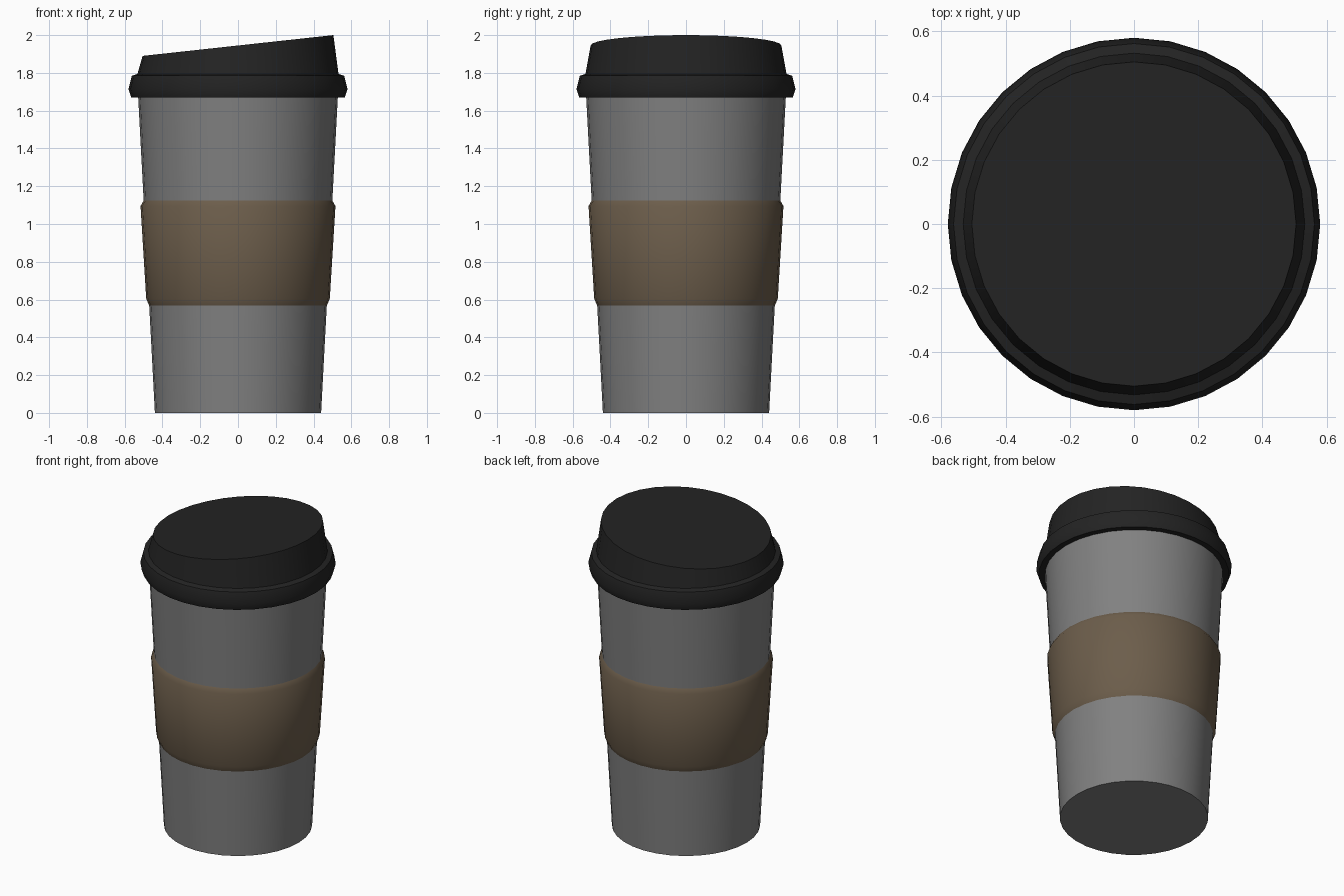
import bpy, bmesh, math

if "Cube" in bpy.data.objects:
    bpy.data.objects.remove(bpy.data.objects["Cube"])

SIDES = 32


def material(name, rgb):
    m = bpy.data.materials.new(name)
    m.diffuse_color = (*rgb, 1)
    m.use_nodes = True
    m.node_tree.nodes["Principled BSDF"].inputs["Base Color"].default_value = m.diffuse_color
    return m


def lathe(name, profile, mat, cap_bottom=False, cap_top=False, closed=False, tilt=None):
    """Revolve (radius, height) points around z; tilt(i, x, z) can change a height."""
    bm = bmesh.new()
    rings = []
    for i, (r, z) in enumerate(profile):
        ring = []
        for k in range(SIDES):
            a = 2 * math.pi * k / SIDES
            x, y = r * math.cos(a), r * math.sin(a)
            ring.append(bm.verts.new((x, y, tilt(i, x, z) if tilt else z)))
        rings.append(ring)
    pairs = list(zip(rings, rings[1:]))
    if closed:
        pairs.append((rings[-1], rings[0]))
    for lo, hi in pairs:
        for k in range(SIDES):
            n = (k + 1) % SIDES
            bm.faces.new((lo[k], lo[n], hi[n], hi[k]))
    if cap_bottom:
        bm.faces.new(rings[0][::-1])
    if cap_top:
        bm.faces.new(rings[-1])
    bmesh.ops.recalc_face_normals(bm, faces=bm.faces)
    mesh = bpy.data.meshes.new(name)
    bm.to_mesh(mesh)
    bm.free()
    mesh.materials.append(mat)
    obj = bpy.data.objects.new(name, mesh)
    bpy.context.collection.objects.link(obj)
    bpy.ops.object.select_all(action='DESELECT')
    obj.select_set(True)
    bpy.context.view_layer.objects.active = obj
    bpy.ops.object.shade_smooth_by_angle(angle=math.radians(35))
    return obj


grey = material("cup_grey", (0.22, 0.22, 0.22))
brown = material("cardboard_brown", (0.15, 0.11, 0.07))
black = material("lid_black", (0.017, 0.017, 0.017))

# Tapered cup body
lathe("cup_body", [(0.44, 0), (0.53, 1.70)], grey, cap_bottom=True, cap_top=True)

# Cardboard sleeve with bevelled ends
lathe("sleeve", [(0.469, 0.565), (0.486, 0.605), (0.516, 1.095), (0.499, 1.125)],
      brown, closed=True)

# Lid: flared rim, then a raised dome with a slanted flat top
lid_profile = [(0.52, 1.67), (0.565, 1.67), (0.58, 1.715), (0.562, 1.785),
               (0.532, 1.795), (0.505, 1.945)]
lathe("lid", lid_profile, black, cap_bottom=True, cap_top=True,
      tilt=lambda i, x, z: z + 0.109 * x if i == 5 else z)
